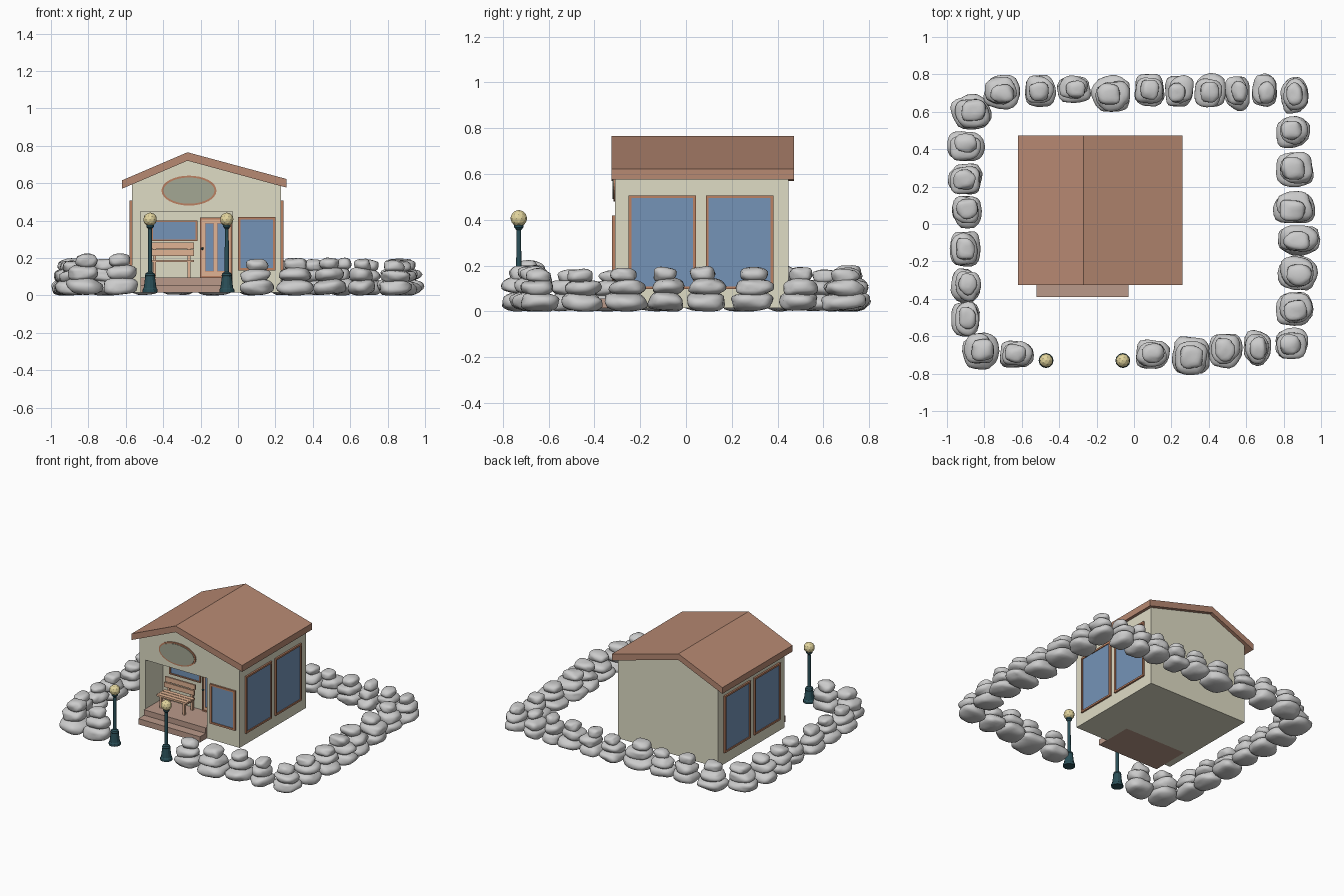
import bpy, bmesh, math, random
from mathutils import Vector, Matrix, noise

if "Cube" in bpy.data.objects:
    bpy.data.objects.remove(bpy.data.objects["Cube"])

random.seed(4)


def mat(name, r, g, b):
    m = bpy.data.materials.new(name)
    m.diffuse_color = [(c / 255) ** 2.2 for c in (r, g, b)] + [1]
    m.use_nodes = True
    m.node_tree.nodes["Principled BSDF"].inputs["Base Color"].default_value = m.diffuse_color
    return m


CREAM = mat("cream_wall", 222, 219, 196)
ROOF = mat("roof_brown", 182, 136, 114)
TRIM = mat("trim_brown", 186, 128, 98)
STEP = mat("step_brown", 184, 152, 136)
WOOD = mat("bench_wood", 224, 178, 146)
GLASS = mat("glass_blue", 116, 146, 182)
SIGN = mat("sign_grey_green", 162, 166, 146)
TEAL = mat("lamp_teal", 46, 80, 88)
GLOBE = mat("globe_yellow", 226, 212, 156)


def make(name, bm, *mats):
    bmesh.ops.recalc_face_normals(bm, faces=bm.faces)
    me = bpy.data.meshes.new(name)
    bm.to_mesh(me)
    bm.free()
    for m in mats:
        me.materials.append(m)
    ob = bpy.data.objects.new(name, me)
    bpy.context.collection.objects.link(ob)
    return ob


def cube(x0, x1, y0, y1, z0, z1):
    bm = bmesh.new()
    bmesh.ops.create_cube(bm, size=1)
    bmesh.ops.scale(bm, verts=bm.verts, vec=(x1 - x0, y1 - y0, z1 - z0))
    bmesh.ops.translate(bm, verts=bm.verts, vec=((x0 + x1) / 2, (y0 + y1) / 2, (z0 + z1) / 2))
    return bm


def box(name, m, *ext):
    return make(name, cube(*ext), m)


def prism(name, pts, y0, y1, *mats):
    """x-z outline extruded along y"""
    bm = bmesh.new()
    f = bm.faces.new([bm.verts.new((x, y0, z)) for x, z in pts])
    r = bmesh.ops.extrude_face_region(bm, geom=[f])
    for v in r["geom"]:
        if isinstance(v, bmesh.types.BMVert):
            v.co.y = y1
    return make(name, bm, *mats)


def panel(name, w, h, loc, turn=0, rim=.018, t=.012, sink=.006, outer=TRIM, inner=GLASS):
    """framed pane: front face inset, pushed back and glazed"""
    bm = cube(-w / 2, w / 2, -t, .008, 0, h)
    front = min(bm.faces, key=lambda f: f.calc_center_median().y)
    bmesh.ops.inset_individual(bm, faces=[front], thickness=rim)
    r = bmesh.ops.extrude_face_region(bm, geom=[front])
    top = [g for g in r["geom"] if isinstance(g, bmesh.types.BMFace)][0]
    bmesh.ops.translate(bm, verts=top.verts, vec=(0, sink, 0))
    if front.is_valid:
        bmesh.ops.delete(bm, geom=[front], context='FACES_ONLY')
    top.material_index = 1
    ob = make(name, bm, outer, inner)
    ob.location = loc
    ob.rotation_euler.z = math.radians(turn)
    return ob


def lathe(name, prof, x, y, m, n=12):
    bm = bmesh.new()
    rings = [[bm.verts.new((x + r * math.cos(math.tau * i / n), y + r * math.sin(math.tau * i / n), z))
              for i in range(n)] for r, z in prof]
    for a, b in zip(rings, rings[1:]):
        for i in range(n):
            bm.faces.new((a[i], a[(i + 1) % n], b[(i + 1) % n], b[i]))
    bm.faces.new(rings[0])
    bm.faces.new(rings[-1])
    return make(name, bm, m)


# House body with the porch recess cut out
body = prism("house_walls", [(-.567, .015), (.23, .015), (.23, .595), (-.27, .735), (-.567, .605)],
             -.31, .447, CREAM)
cutter = box("porch_cutter", CREAM, -.52, -.03, -.5, -.11, -.1, .447)
cutter.hide_render = True
cut = body.modifiers.new("porch", 'BOOLEAN')
cut.operation, cut.object, cut.solver = 'DIFFERENCE', cutter, 'EXACT'
bpy.context.view_layer.objects.active = body
bpy.ops.object.modifier_apply(modifier="porch")
bpy.data.objects.remove(cutter)

# Roof
prism("roof", [(-.62, .615), (-.27, .765), (.26, .622), (.26, .576), (-.27, .72), (-.62, .57)],
      -.325, .472, ROOF)

# Porch floor and step
box("porch_floor", STEP, -.52, -.03, -.325, -.11, .015, .095)
box("front_step", STEP, -.52, -.03, -.39, -.32, .015, .056)

# Windows
for y in (-.104, .234):
    panel("right_window", .295, .41, (.23, y, .097), 90)
    panel("left_window", .295, .41, (-.567, y, .097), -90)
panel("front_window", .2, .285, (.1, -.31, .134))
panel("porch_window", .245, .11, (-.34, -.11, .29), rim=.012)

# Door with two glass strips and a knob
panel("door_frame", .172, .32, (-.117, -.11, .095), rim=.012, inner=WOOD)
for x in (-.152, -.088):
    panel("door_glass", .05, .26, (x, -.118, .128), rim=.005, t=.006, sink=.003)
bm = bmesh.new()
bmesh.ops.create_icosphere(bm, subdivisions=1, radius=.008, matrix=Matrix.Translation((-.19, -.128, .25)))
make("door_knob", bm, TEAL)


# Oval sign: rim and face
def oval(a, b):
    return [(-.262 + a * math.cos(math.tau * i / 32), .56 + b * math.sin(math.tau * i / 32)) for i in range(32)]


prism("sign_rim", oval(.147, .08), -.317, -.305, TRIM)
prism("sign_face", oval(.136, .07), -.32, -.31, SIGN)

# Bench
for i in range(3):
    y = -.25 + i * .033
    box("bench_seat_slat", WOOD, -.475, -.235, y, y + .029, .177, .19)
for z, y in ((.21, -.163), (.248, -.154)):
    box("bench_back_slat", WOOD, -.475, -.235, y, y + .012, z, z + .034)
for x in (-.455, -.27):
    box("bench_front_leg", WOOD, x, x + .016, -.243, -.227, .095, .178)
    box("bench_back_leg", WOOD, x, x + .016, -.152, -.138, .095, .27)
    box("bench_side_rail", WOOD, x, x + .016, -.24, -.14, .16, .177)

# Lamp posts with faceted globes
for x in (-.47, -.06):
    lathe("lamp_post", [(.04, .015), (.04, .03), (.034, .04), (.026, .1), (.028, .105), (.024, .118), (.012, .125),
                        (.01, .355), (.02, .366), (.02, .38)], x, -.73, TEAL)
    bm = bmesh.new()
    bmesh.ops.create_icosphere(bm, subdivisions=2, radius=.037, matrix=Matrix.Translation((x, -.73, .406)))
    make("lamp_globe", bm, GLOBE)

# Stone wall: stack centres and half sizes, going round the plot
STACKS = [(-.87, .60, .11, .095), (-.90, .42, .10, .085), (-.90, .24, .10, .09), (-.89, .07, .09, .09),
          (-.90, -.13, .085, .105), (-.90, -.33, .08, .095), (-.90, -.51, .08, .10), (-.82, -.68, .10, .10),
          (-.63, -.70, .095, .08), (-.70, .705, .105, .09), (-.50, .71, .09, .09), (-.32, .72, .09, .075),
          (-.12, .695, .11, .10), (.08, .715, .085, .09), (.24, .71, .08, .09), (.41, .71, .085, .095),
          (.555, .70, .07, .095), (.70, .715, .072, .095), (.855, .685, .075, .10), (.845, .49, .09, .09),
          (.86, .29, .107, .10), (.855, .085, .115, .095), (.88, -.085, .12, .085), (.88, -.26, .11, .095),
          (.855, -.455, .105, .095), (.84, -.64, .095, .09), (.66, -.66, .075, .095), (.49, -.675, .09, .10),
          (.305, -.70, .107, .105), (.10, -.70, .095, .083)]


def stone(name, c, size):
    bm = bmesh.new()
    bmesh.ops.create_icosphere(bm, subdivisions=3, radius=1)
    seed = Vector([random.uniform(-50, 50) for _ in range(3)])
    tilt = Matrix.Rotation(random.uniform(-.09, .09), 3, 'X') @ Matrix.Rotation(random.uniform(-.09, .09), 3, 'Y')
    for v in bm.verts:
        k = .97 + .2 * noise.noise(v.co * 1.1 + seed) + .04 * noise.noise(v.co * 3 + seed)
        p = [math.copysign(abs(a) ** .8, a) * k * s for a, s in zip(v.co, size)]
        v.co = tilt @ Vector(p) + c
        v.co.z = max(v.co.z, 0)
    for f in bm.faces:
        f.smooth = True
    make(name, bm)


for x, y, rx, ry in STACKS:
    lift = random.uniform(.95, 1.07) if x > -.6 or y > -.6 else 1.18
    for part, s, z, h in (("lower_stone", .97, .042, .042), ("middle_stone", .84, .103, .038),
                          ("top_stone", .6, .157, .033)):
        j = .012 if s < .9 else 0
        c = Vector((x + random.uniform(-j, j), y + random.uniform(-j, j), z * lift))
        stone(part, c, (rx * s, ry * s, h * lift))
